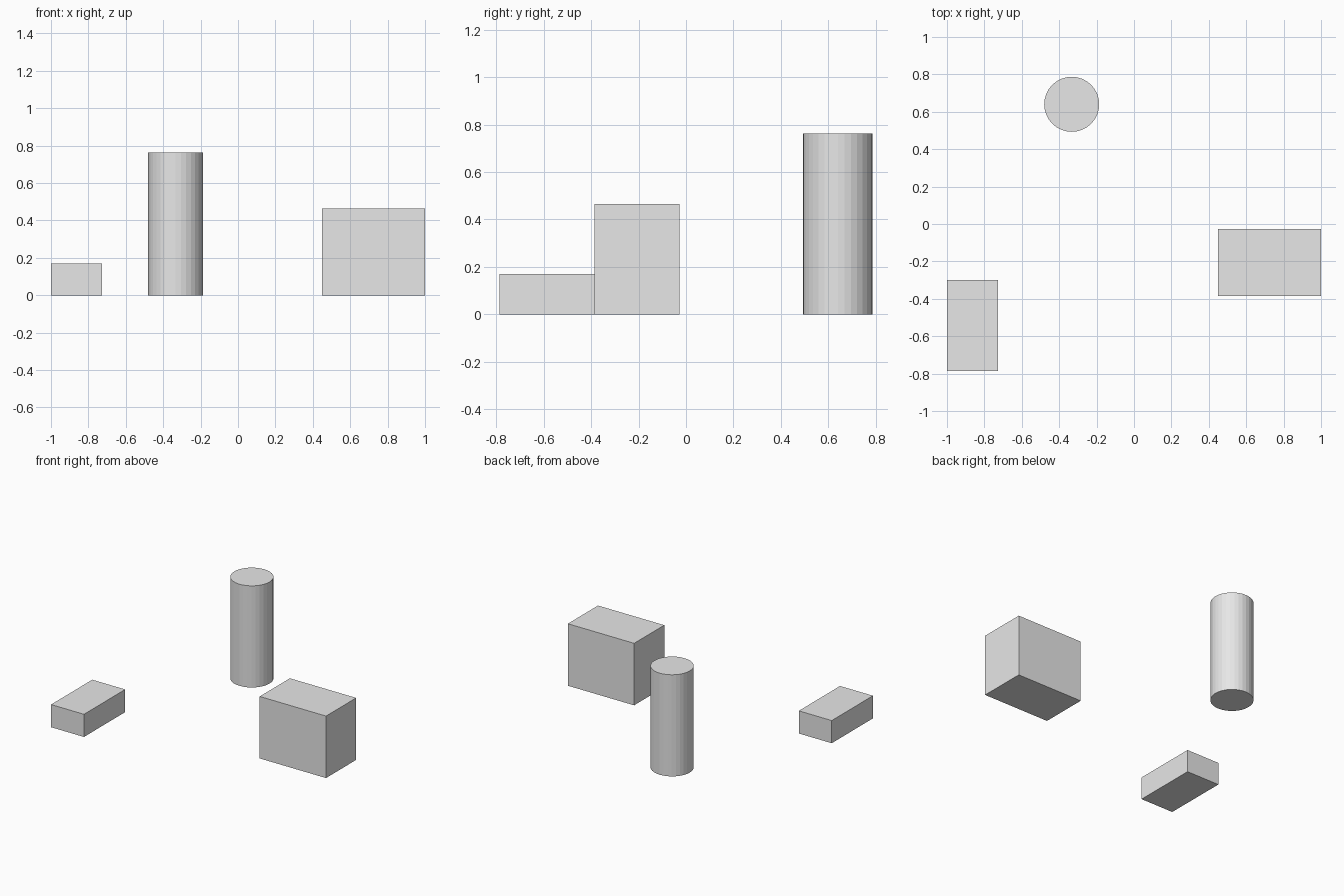
import bpy

if "Cube" in bpy.data.objects:
    bpy.data.objects.remove(bpy.data.objects["Cube"])

# One plain grey for everything
grey = bpy.data.materials.new("light_grey")
grey.diffuse_color = (0.8, 0.8, 0.8, 1.0)
grey.use_nodes = True
grey.node_tree.nodes["Principled BSDF"].inputs["Base Color"].default_value = grey.diffuse_color


def finish(name):
    obj = bpy.context.object
    obj.name = name
    obj.data.materials.append(grey)
    return obj


def box(name, x, y, height):
    """Box standing on the ground, spanning the x and y ranges."""
    bpy.ops.mesh.primitive_cube_add(
        size=1, location=((x[0] + x[1]) / 2, (y[0] + y[1]) / 2, height / 2))
    obj = finish(name)
    obj.scale = (x[1] - x[0], y[1] - y[0], height)
    bpy.ops.object.transform_apply(location=False, rotation=False, scale=True)


def column(name, x, y, radius, height):
    """Flat-faceted cylinder standing on the ground."""
    bpy.ops.mesh.primitive_cylinder_add(
        vertices=32, radius=radius, depth=height, location=(x, y, height / 2))
    finish(name)


# Low slab, large block and tall column
box("low_slab", (-1.0, -0.727), (-0.787, -0.299), 0.17)
box("large_block", (0.45, 1.0), (-0.385, -0.028), 0.465)
column("tall_column", -0.333, 0.64, 0.147, 0.762)
